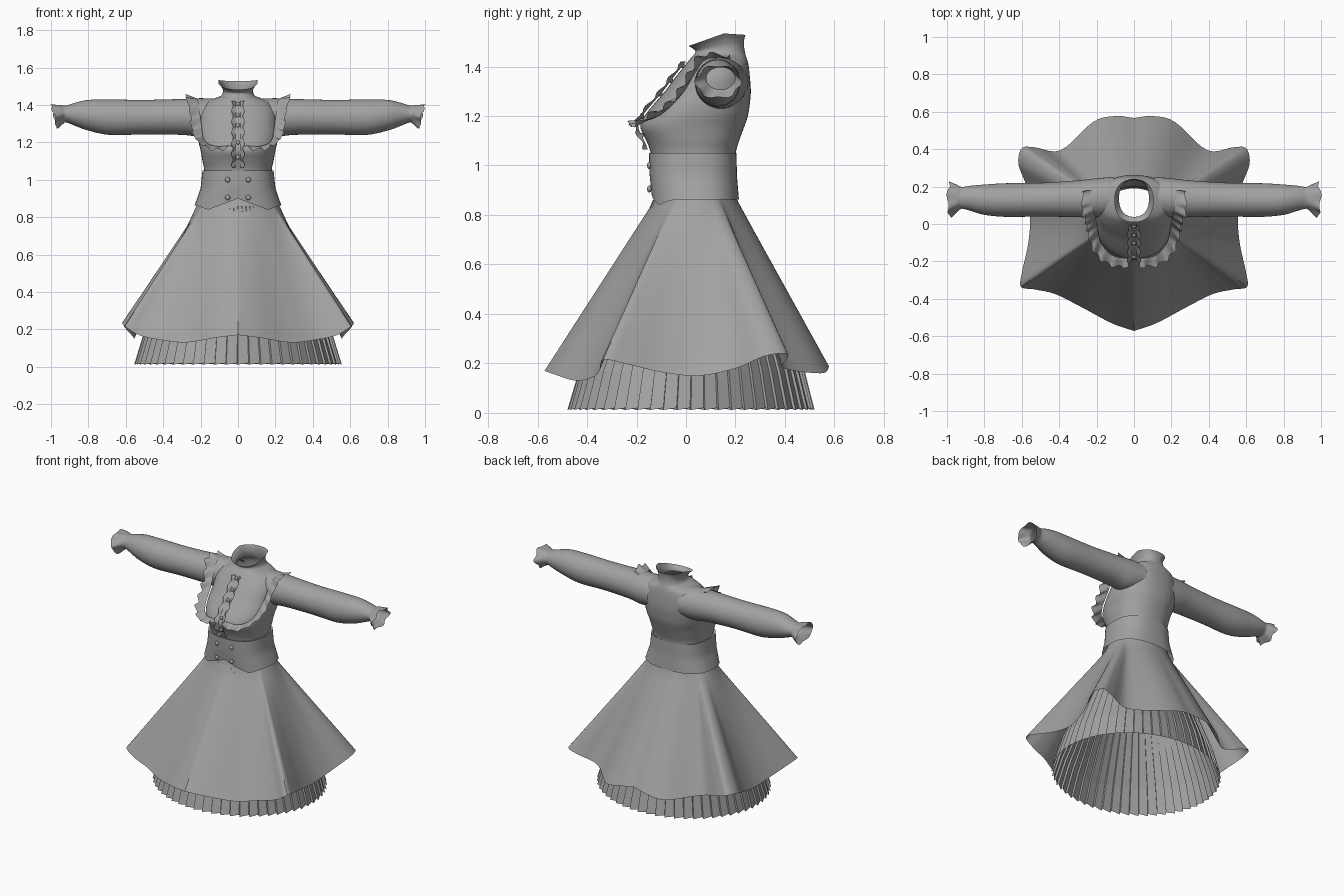
import bpy, math
from mathutils import Vector

if "Cube" in bpy.data.objects:
    bpy.data.objects.remove(bpy.data.objects["Cube"])

grey = bpy.data.materials.new("grey_cloth")
grey.diffuse_color = (0.36, 0.36, 0.36, 1)
grey.use_nodes = True
grey.node_tree.nodes["Principled BSDF"].inputs["Base Color"].default_value = grey.diffuse_color


def spline(pts, steps):
    """Catmull-Rom resampling of a list of tuples."""
    P = [tuple(2 * a - b for a, b in zip(pts[0], pts[1]))] + list(pts)
    P.append(tuple(2 * a - b for a, b in zip(pts[-1], pts[-2])))
    out = []
    for i in range(1, len(P) - 2):
        for s in range(steps):
            t = s / steps
            out.append(tuple(0.5 * (2 * b + (c - a) * t + (2 * a - 5 * b + 4 * c - d) * t * t
                                    + (3 * b - a - 3 * c + d) * t ** 3)
                             for a, b, c, d in zip(*P[i - 1:i + 3])))
    out.append(tuple(pts[-1]))
    return out


def loft(name, rows, closed=True, smooth=True, angle=40):
    """Sheet through equal-length rows of points."""
    n = len(rows[0])
    faces = []
    for r in range(len(rows) - 1):
        for i in range(n if closed else n - 1):
            j = (i + 1) % n
            faces.append((r * n + i, r * n + j, (r + 1) * n + j, (r + 1) * n + i))
    me = bpy.data.meshes.new(name)
    me.from_pydata([p for row in rows for p in row], [], faces)
    me.materials.append(grey)
    ob = bpy.data.objects.new(name, me)
    bpy.context.collection.objects.link(ob)
    bpy.ops.object.select_all(action='DESELECT')
    ob.select_set(True)
    bpy.context.view_layer.objects.active = ob
    if smooth:
        bpy.ops.object.shade_smooth_by_angle(angle=math.radians(angle))
    return ob


def oval(hx, yf, yb, e=2.3, n=64):
    """Rounded outline in plan, starting at the front, running to +x."""
    c, h, pts = (yf + yb) / 2, (yb - yf) / 2, []
    for i in range(n):
        a = 2 * math.pi * i / n - math.pi / 2
        ca, sa = math.cos(a), math.sin(a)
        pts.append((math.copysign(abs(ca) ** (2 / e) * hx, ca),
                    c + math.copysign(abs(sa) ** (2 / e) * h, sa)))
    return pts


def lerp(a, b, t):
    return tuple(p + (q - p) * t for p, q in zip(a, b))


# Bodice with standing collar: z, half width, front y, back y
body = spline([(.88, .182, -.11, .19), (1.04, .18, -.14, .20), (1.1, .19, -.16, .215),
               (1.155, .2, -.185, .235), (1.2, .21, -.168, .25), (1.25, .214, -.128, .258),
               (1.3, .21, -.085, .262), (1.36, .205, -.04, .258), (1.41, .175, 0, .252),
               (1.435, .125, .02, .245), (1.45, .09, .033, .24), (1.475, .08, .038, .235),
               (1.5, .09, .025, .235), (1.518, .105, .01, .24)], 4)
rows = []
for z, hx, yf, yb in body:
    k = max(0, (z - 1.45) / 0.068)
    row = []
    for x, y in oval(hx, yf, yb):
        back = (y - yf) / (yb - yf)
        row.append((x, y, z + k * (-0.035 + 0.06 * min(1, back * 1.6) - 0.015 * back)))
    rows.append(row)
loft("bodice", rows, angle=60)


def front_y(z):
    for a, b in zip(body, body[1:]):
        if a[0] <= z <= b[0]:
            return a[2] + (b[2] - a[2]) * (z - a[0]) / (b[0] - a[0])
    return body[-1][2]


# Sleeves with flared wrist frills: x, centre y, centre z, radius y, radius z
arm = spline([(.11, .142, 1.335, .11, .098), (.2, .14, 1.333, .104, .103), (.3, .135, 1.336, .098, .096),
              (.5, .13, 1.335, .09, .092), (.68, .128, 1.334, .09, .095), (.8, .13, 1.345, .081, .082),
              (.87, .137, 1.35, .068, .062), (.92, .14, 1.352, .058, .045),
              (.945, .138, 1.348, .07, .053), (.982, .13, 1.338, .09, .066)], 4)
for side, label in ((1, "right"), (-1, "left")):
    rows = []
    for x, yc, zc, ry, rz in arm:
        k = max(0, (x - .92) / .062)
        row = []
        for i in range(40):
            a = 2 * math.pi * i / 40
            w = 1 + .08 * k * math.cos(6 * a)
            row.append((side * (x + k * (.015 * math.sin(a) + .006 * math.cos(5 * a))),
                        yc + ry * w * math.cos(a), zc + rz * w * math.sin(a)))
        rows.append(row)
    loft(label + "_sleeve", rows if side < 0 else [r[::-1] for r in rows], angle=60)


# Waist belt with a notched front hem
def belt_bottom(x, y):
    x = abs(x)
    if y > 0.02:
        return .862
    return .90 - .06 * x / .16 if x < .16 else .84 + .022 * min(1, (x - .16) / .06)


top_in, top = oval(.176, -.135, .197, 2.5, 96), oval(.19, -.15, .204, 2.5, 96)
mid, low = oval(.2, -.148, .206, 2.5, 96), oval(.232, -.14, .214, 2.5, 96)
rows = [[(x, y, 1.046) for x, y in top_in], [(x, y, 1.05) for x, y in top]]
for r in range(1, 9):
    t = r / 8
    row = []
    for a, b, c in zip(top, mid, low):
        p = lerp(a, b, t * 2) if t < .5 else lerp(b, c, t * 2 - 1)
        row.append((p[0], p[1], 1.05 + (belt_bottom(c[0], c[1]) - 1.05) * t))
    rows.append(row)
loft("waist_belt", rows[::-1])

# Overskirt: right half of the wavy hem, mirrored, rising to the waist
half = spline([(0, -.572, .17), (.12, -.53, .155), (.28, -.445, .13), (.42, -.375, .145), (.53, -.35, .17),
               (.605, -.335, .215), (.597, -.25, .2), (.565, -.1, .165), (.555, .05, .15),
               (.575, .2, .18), (.618, .32, .23), (.6, .405, .24), (.53, .41, .22),
               (.39, .395, .18), (.22, .545, .16), (.1, .577, .185), (0, .567, .2)], 5)
hem = half + [(-x, y, z) for x, y, z in half[-2:0:-1]]
waist, upper = [], []
for x, y, z in hem:
    a = math.atan2(y - .03, x)
    waist.append((.222 * math.cos(a), .04 + .167 * math.sin(a), .86))
    upper.append((.184 * math.cos(a), .035 + .155 * math.sin(a), .96))
rows = [[lerp(h, w, r / 10) for h, w in zip(hem, waist)] for r in range(11)] + [upper]
loft("overskirt", rows, angle=35)

# Knife-pleated underskirt
rows = []
for z, rx in ((.012, .555), (.17, .507), (.4, .41), (.65, .29), (.86, .19)):
    ry, yc = rx * .9, .02 + .02 * z
    row = []
    for i in range(56):
        for f, k in ((0, 1.0), (.93, .975)):
            a = 2 * math.pi * (i + f) / 56
            dz = .008 * (f > 0) if z < .1 else 0
            row.append((rx * k * math.cos(a), yc + ry * k * math.sin(a), z + dz))
    rows.append(row)
loft("pleated_underskirt", rows, smooth=False)

# Ruffles from the bust over the shoulders
inner = spline([(.03, -.185, 1.185), (.12, -.165, 1.18), (.178, -.095, 1.21), (.195, -.015, 1.29),
                (.205, .035, 1.37), (.215, .085, 1.43), (.225, .18, 1.43)], 10)
outer = spline([(.03, -.23, 1.165), (.13, -.22, 1.15), (.21, -.155, 1.19), (.245, -.06, 1.25),
                (.255, .0, 1.34), (.278, .06, 1.435), (.275, .18, 1.435)], 10)
for side, label in ((1, "right"), (-1, "left")):
    rows = []
    for r in range(4):
        t = r / 3
        row = []
        for i, (a, b) in enumerate(zip(inner, outer)):
            p = lerp(a, b, t)
            w = .013 * t * math.sin(i * .95)
            row.append((side * (p[0] + .4 * w), p[1] - .6 * w, p[2] + .7 * w + .01 * t))
        rows.append(row)
    loft(label + "_shoulder_ruffle", rows[::side], closed=False, angle=60)

# Front placket: flat band and a frill along each edge
zs = [1.065 + .355 * i / 48 for i in range(49)]
loft("placket_band", [[(x, front_y(z) - .007, z) for z in zs] for x in (.016, -.016)], closed=False)
for side, label in ((1, "right"), (-1, "left")):
    rows = []
    for t in (0, .5, 1):
        rows.append([(side * (.013 + .018 * t + .005 * t * math.sin(i * .8)),
                      front_y(z) - .008 - .016 * t - .006 * t * math.cos(i * .8), z)
                     for i, z in enumerate(zs)])
    loft(label + "_placket_frill", rows[::-side], closed=False, angle=60)


# Round buttons on the placket and belt
def button(name, x, y, z, r):
    bpy.ops.mesh.primitive_uv_sphere_add(segments=16, ring_count=8, radius=r, location=(x, y, z))
    ob = bpy.context.object
    ob.name = name
    ob.scale.y = .7
    ob.data.materials.append(grey)
    bpy.ops.object.shade_smooth()


for z in (1.12, 1.2, 1.29, 1.345, 1.405):
    button("placket_button", 0, front_y(z) - .01, z, .012)
for x in (-.055, .055):
    for z in (.905, 1.0):
        button("belt_button", x, -.148, z, .014)
